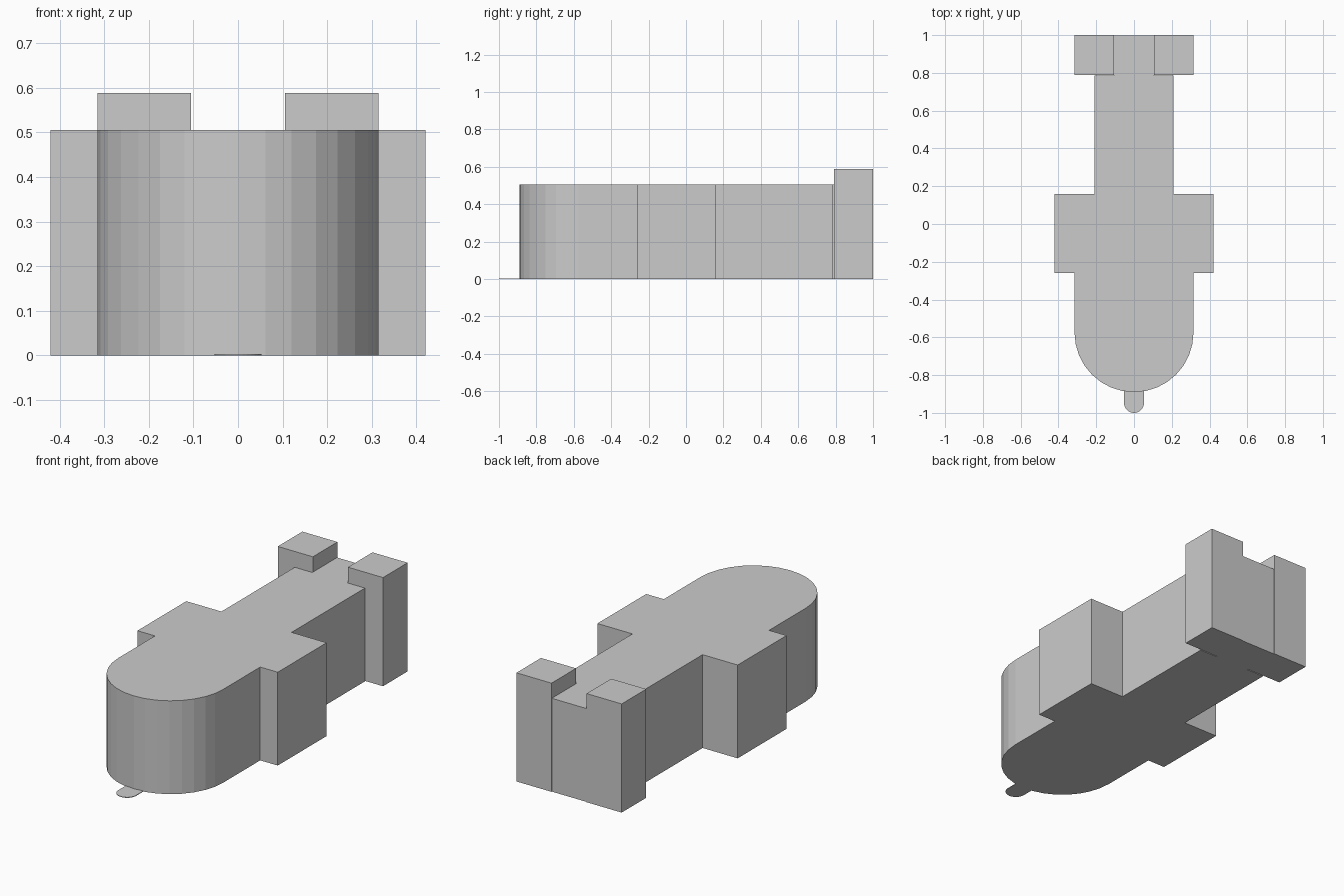
import bpy, bmesh
from math import pi, cos, sin

if "Cube" in bpy.data.objects:
    bpy.data.objects.remove(bpy.data.objects["Cube"])


def prism(name, outline, height):
    """Extrude a counter-clockwise plan outline from the ground up."""
    bm = bmesh.new()
    base = bm.faces.new([bm.verts.new((x, y, 0)) for x, y in outline])
    top = bmesh.ops.extrude_face_region(bm, geom=[base], use_keep_orig=True)
    bmesh.ops.translate(bm, vec=(0, 0, height),
                        verts=[v for v in top["geom"] if isinstance(v, bmesh.types.BMVert)])
    bmesh.ops.recalc_face_normals(bm, faces=bm.faces)
    mesh = bpy.data.meshes.new(name)
    bm.to_mesh(mesh)
    bm.free()
    obj = bpy.data.objects.new(name, mesh)
    bpy.context.collection.objects.link(obj)
    return obj


def half_round(radius, cy, segments):
    """Right half of a semicircle bulging to -y, from the tip outwards."""
    return [(radius * sin(i * pi / 2 / segments), cy - radius * cos(i * pi / 2 / segments))
            for i in range(segments + 1)]


def mirrored(right):
    """Close a right-half outline with its mirror image."""
    return right + [(-x, y) for x, y in reversed(right) if x > 1e-6]


# Main building: rounded apse, transept and nave in one cross-shaped plan
body = half_round(0.315, -0.575, 8) + [
    (0.315, -0.26), (0.42, -0.26), (0.42, 0.158), (0.21, 0.158),
    (0.21, 0.785), (0.105, 0.785), (0.105, 0.997)]
prism("church_body", mirrored(body), 0.505)

# Twin towers at the far end
for side, label in ((-1, "left"), (1, "right")):
    xs = sorted((0.105 * side, 0.315 * side))
    prism(label + "_tower",
          [(xs[0], 0.79), (xs[1], 0.79), (xs[1], 1.0), (xs[0], 1.0)], 0.588)

# Thin rounded doorstep in front of the apse
step = half_round(0.053, -0.947, 8) + [(0.053, -0.884)]
prism("doorstep", mirrored(step), 0.003)
